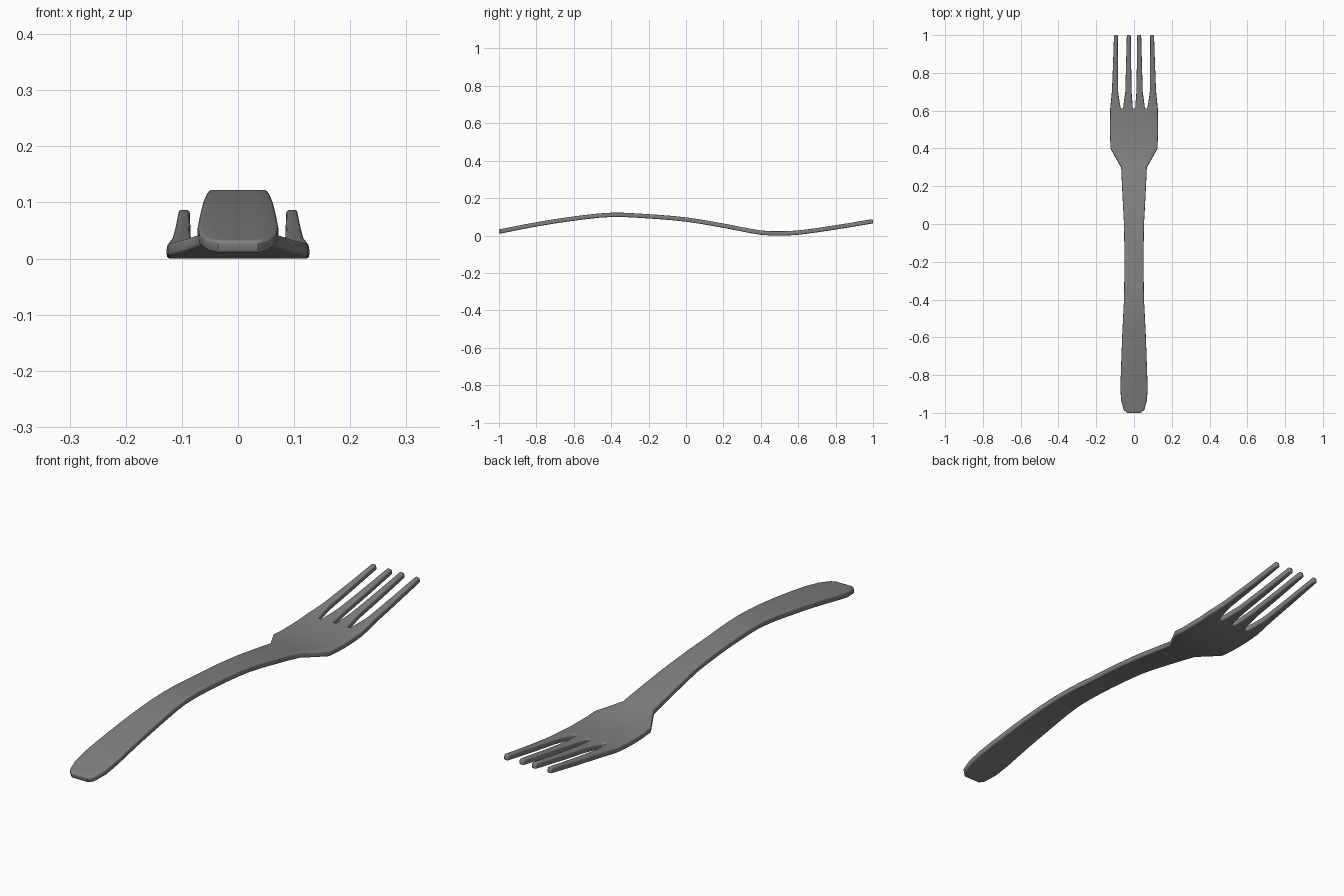
import bpy, bmesh

cube = bpy.data.objects.get("Cube")
if cube:
    bpy.data.objects.remove(cube, do_unlink=True)

steel = bpy.data.materials.new("grey steel")
steel.use_nodes = True
GREY = (0.22, 0.22, 0.22, 1)
steel.diffuse_color = GREY
steel.node_tree.nodes["Principled BSDF"].inputs["Base Color"].default_value = GREY

THICK = 0.023
# side profile: (y, z) of the centre surface
PROFILE = [(-1, .021), (-.8, .06), (-.6, .091), (-.4, .111), (-.2, .103), (0, .086),
           (.2, .053), (.4, .016), (.5, .012), (.6, .016), (.8, .044), (1, .077)]
# plan outline: (y, half width) from handle end to tine roots
OUTLINE = [(-1, .036), (-.982, .055), (-.93, .069), (-.86, .072), (-.6, .063), (-.4, .053),
           (-.2, .05), (0, .053), (.15, .061), (.3, .068), (.4, .125), (.5, .127), (.61, .126)]
# column positions across the width; the last row splits into four tines
COLUMNS = [-1, -.556, -.46, -.05, .05, .46, .556, 1]
# tine rows: (y, inner tine edges, outer tine edges)
TINES = [(.65, (.009, .053), (.077, .122)), (.7, (.013, .046), (.084, .117)),
         (.85, (.015, .042), (.085, .111)), (1, (.017, .038), (.086, .106))]


def height(y):
    """Smooth curve through the side profile."""
    last = len(PROFILE) - 1
    i = max(k for k in range(last) if PROFILE[k][0] <= y or k == 0)
    slope = lambda k: ((PROFILE[min(k + 1, last)][1] - PROFILE[max(k - 1, 0)][1])
                       / (PROFILE[min(k + 1, last)][0] - PROFILE[max(k - 1, 0)][0]))
    (y0, z0), (y1, z1) = PROFILE[i], PROFILE[i + 1]
    d = y1 - y0
    t = (y - y0) / d
    return (z0 * (1 + 2 * t) * (1 - t) ** 2 + z1 * t * t * (3 - 2 * t)
            + d * (slope(i) * t * (1 - t) ** 2 - slope(i + 1) * t * t * (1 - t)))


def refine(rows, step=0.06):
    """Add evenly spaced rows between the given (y, values...) rows."""
    out = [rows[0]]
    for a, b in zip(rows, rows[1:]):
        n = max(1, round((b[0] - a[0]) / step))
        out += [tuple(p + (q - p) * k / n for p, q in zip(a, b)) for k in range(1, n + 1)]
    return out


bm = bmesh.new()


def add_row(y, xs):
    return [bm.verts.new((x, y, height(y))) for x in xs]


def bridge(a, b):
    for i in range(len(a) - 1):
        bm.faces.new((a[i], a[i + 1], b[i + 1], b[i]))


# handle and head
previous = None
for y, w in refine(OUTLINE):
    row = add_row(y, [c * w for c in COLUMNS])
    if previous:
        bridge(previous, row)
    previous = row

# four tines grown from the last head row
for first, side, part in ((0, -1, 2), (2, -1, 1), (4, 1, 1), (6, 1, 2)):
    root = previous[first:first + 2]
    for y, lo, hi in refine([(t[0], *t[part]) for t in TINES]):
        row = add_row(y, sorted((side * lo, side * hi)))
        bridge(root, row)
        root = row

mesh = bpy.data.meshes.new("fork")
bm.to_mesh(mesh)
bm.free()
fork = bpy.data.objects.new("fork", mesh)
bpy.context.collection.objects.link(fork)
mesh.materials.append(steel)

# sheet thickness and softened rim
solid = fork.modifiers.new("thickness", 'SOLIDIFY')
solid.thickness = THICK
solid.offset = 0
rim = fork.modifiers.new("soft rim", 'BEVEL')
rim.width = 0.006
rim.segments = 3
rim.limit_method = 'ANGLE'
rim.angle_limit = 1.0

bpy.ops.object.select_all(action='DESELECT')
fork.select_set(True)
bpy.context.view_layer.objects.active = fork
for modifier in ("thickness", "soft rim"):
    bpy.ops.object.modifier_apply(modifier=modifier)
bpy.ops.object.shade_smooth_by_angle(angle=0.7)

# stand the fork on the ground
lowest = min(v.co.z for v in mesh.vertices)
for v in mesh.vertices:
    v.co.z -= lowest
